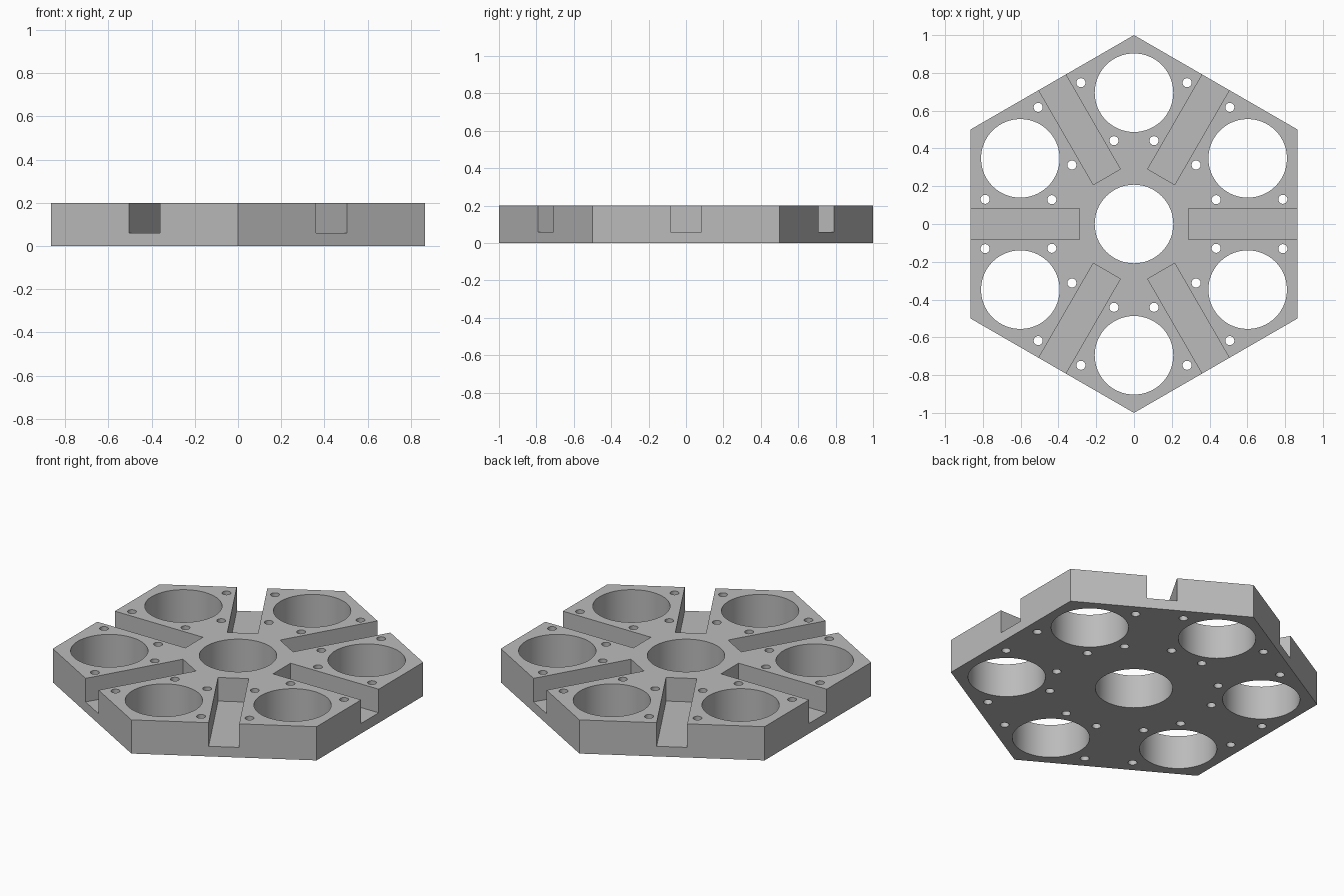
import bpy
import bmesh
from math import radians
from mathutils import Matrix, Vector

if "Cube" in bpy.data.objects:
    bpy.data.objects.remove(bpy.data.objects["Cube"], do_unlink=True)

HEIGHT = 0.2
HOLE_RADIUS, HOLE_RING = 0.208, 0.695
PIN_RADIUS = 0.024
SLOT_START, SLOT_END, SLOT_WIDTH, SLOT_FLOOR = 0.288, 1.2, 0.165, 0.06

grey = bpy.data.materials.new("plain grey")
grey.use_nodes = True
colour = (0.5, 0.5, 0.5, 1)
grey.diffuse_color = colour
grey.node_tree.nodes["Principled BSDF"].inputs["Base Color"].default_value = colour


def make_object(name, bm):
    mesh = bpy.data.meshes.new(name)
    bm.to_mesh(mesh)
    bm.free()
    mesh.materials.append(grey)
    obj = bpy.data.objects.new(name, mesh)
    bpy.context.collection.objects.link(obj)
    return obj


def add_prism(bm, x, y, radius, depth, sides, turn=Matrix()):
    place = turn @ Matrix.Translation((x, y, HEIGHT / 2))
    bmesh.ops.create_cone(bm, cap_ends=True, segments=sides, radius1=radius,
                          radius2=radius, depth=depth, matrix=place)


# Hexagonal plate with a corner on the y axis
bm = bmesh.new()
add_prism(bm, 0, 0, 1, HEIGHT, 6)
corner = max(bm.verts, key=lambda v: v.co.y).co
if corner.y < 0.99:
    bmesh.ops.rotate(bm, verts=bm.verts, matrix=Matrix.Rotation(radians(30), 3, 'Z'))
plate = make_object("hexagonal_plate", bm)

# Cutter: centre bore, then a bore, four pin holes and a slot per sector
bm = bmesh.new()
add_prism(bm, 0, 0, HOLE_RADIUS, 1, 64)
slot_top = HEIGHT + 0.2
slot_size = Vector((SLOT_END - SLOT_START, SLOT_WIDTH, slot_top - SLOT_FLOOR))
slot_centre = Vector(((SLOT_END + SLOT_START) / 2, 0, (slot_top + SLOT_FLOOR) / 2))
for sector in range(6):
    turn = Matrix.Rotation(radians(60 * sector), 4, 'Z')
    add_prism(bm, 0, HOLE_RING, HOLE_RADIUS, 1, 64, turn)
    for side in (-1, 1):
        add_prism(bm, side * 0.281, 0.748, PIN_RADIUS, 1, 24, turn)
        add_prism(bm, side * 0.106, 0.441, PIN_RADIUS, 1, 24, turn)
    bmesh.ops.create_cube(bm, size=1, matrix=turn @ Matrix.Translation(slot_centre)
                          @ Matrix.Diagonal(slot_size).to_4x4())
cutter = make_object("hole_and_slot_cutter", bm)
cutter.hide_render = True

# Cut the plate and drop the cutter
cut = plate.modifiers.new("holes and slots", 'BOOLEAN')
cut.operation = 'DIFFERENCE'
cut.solver = 'EXACT'
cut.object = cutter
bpy.ops.object.select_all(action='DESELECT')
plate.select_set(True)
bpy.context.view_layer.objects.active = plate
bpy.ops.object.modifier_apply(modifier=cut.name)
bpy.data.objects.remove(cutter, do_unlink=True)
bpy.ops.object.shade_smooth_by_angle(angle=radians(30))
